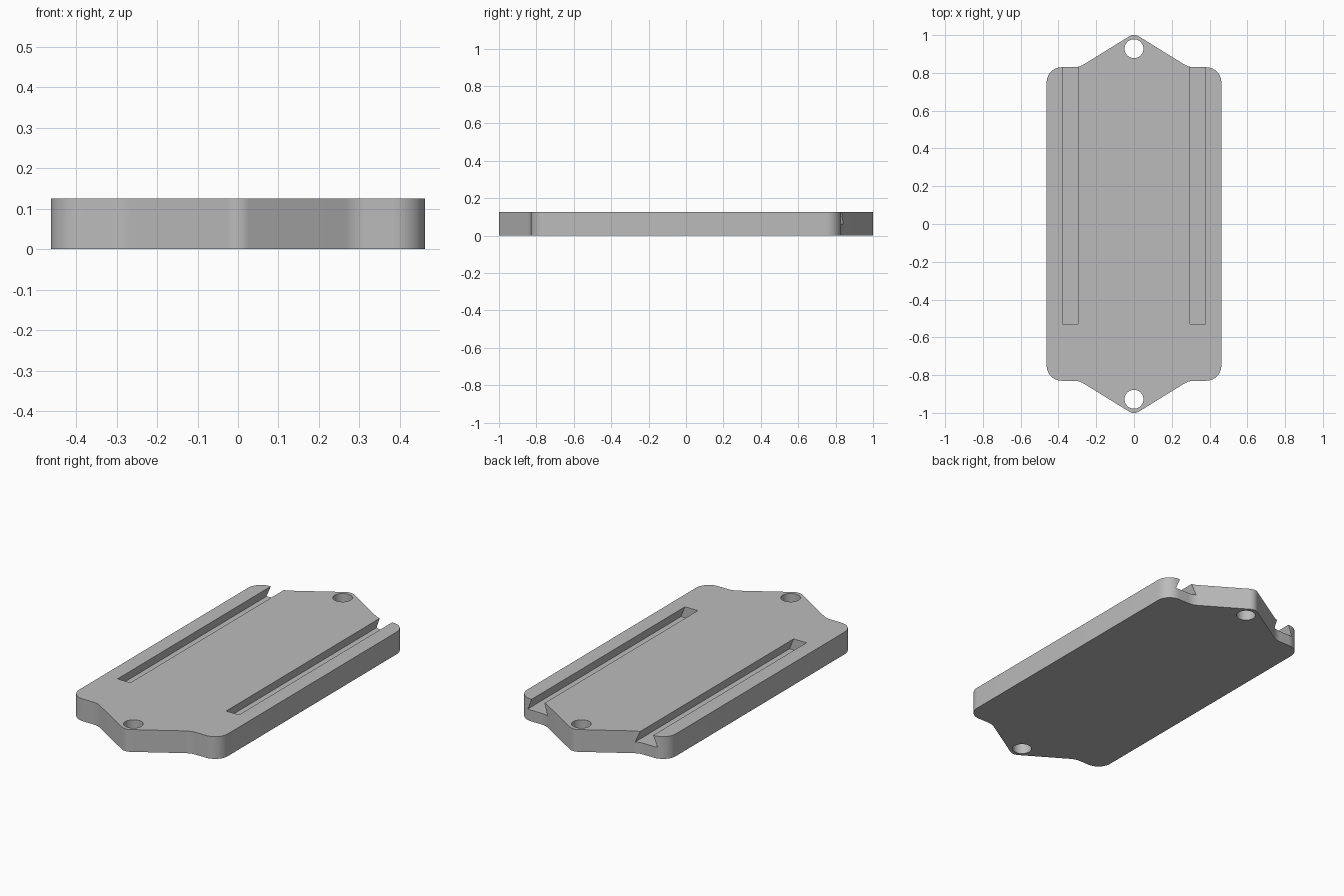
import bpy, bmesh, math
from mathutils import Vector

if "Cube" in bpy.data.objects:
    bpy.data.objects.remove(bpy.data.objects["Cube"])

THICK = 0.125
grey = bpy.data.materials.new("plain_grey")
grey.diffuse_color = (0.5, 0.5, 0.5, 1)
grey.use_nodes = True
grey.node_tree.nodes["Principled BSDF"].inputs["Base Color"].default_value = grey.diffuse_color


def prism(name, profile, axis, length):
    """Extrude a closed 3D profile along an axis."""
    bm = bmesh.new()
    face = bm.faces.new([bm.verts.new(p) for p in profile])
    ext = bmesh.ops.extrude_face_region(bm, geom=[face])
    moved = [g for g in ext["geom"] if isinstance(g, bmesh.types.BMVert)]
    bmesh.ops.translate(bm, verts=moved, vec=Vector(axis) * length)
    bmesh.ops.recalc_face_normals(bm, faces=bm.faces)
    me = bpy.data.meshes.new(name)
    bm.to_mesh(me)
    bm.free()
    me.materials.append(grey)
    ob = bpy.data.objects.new(name, me)
    bpy.context.collection.objects.link(ob)
    return ob


def rounded(corners, steps=10):
    """Round each (x, y, radius) corner of a closed outline with a tangent arc."""
    pts = []
    for i, (x, y, r) in enumerate(corners):
        p = Vector((x, y))
        a = (Vector(corners[i - 1][:2]) - p).normalized()
        b = (Vector(corners[(i + 1) % len(corners)][:2]) - p).normalized()
        half = a.angle(b) / 2
        centre = p + (a + b).normalized() * (r / math.sin(half))
        start = p + a * (r / math.tan(half)) - centre
        end = p + b * (r / math.tan(half)) - centre
        sweep = start.angle_signed(end)   # clockwise positive
        for k in range(steps + 1):
            t = -sweep * k / steps
            c, s = math.cos(t), math.sin(t)
            pts.append((centre.x + start.x * c - start.y * s,
                        centre.y + start.x * s + start.y * c, 0))
    return pts


# Plate outline with a pointed mounting ear at each end
corners = [(0.4625, -0.83, 0.08), (0.4625, 0.83, 0.08), (0.29, 0.83, 0.1),
           (0, 1.009, 0.05), (-0.29, 0.83, 0.1), (-0.4625, 0.83, 0.08),
           (-0.4625, -0.83, 0.08), (-0.29, -0.83, 0.1),
           (0, -1.009, 0.05), (0.29, -0.83, 0.1)]
plate = prism("mounting_plate", rounded(corners), (0, 0, 1), THICK)

cutters = []
for s in (-1, 1):
    # Dovetail slot, open at the back end
    cx, floor, top = s * 0.3375, 0.063, THICK + 0.01
    flare = (0.065 - 0.04) / (THICK - floor)
    w_top = 0.04 - flare * 0.01
    profile = [(cx - 0.065, -0.53, floor), (cx + 0.065, -0.53, floor),
               (cx + w_top, -0.53, top), (cx - w_top, -0.53, top)]
    cutters.append(prism("slot_cutter", profile, (0, 1, 0), 1.45))
    # Screw hole in the ear
    ring = [(0.05 * math.cos(k * math.tau / 48),
             s * 0.928 + 0.05 * math.sin(k * math.tau / 48), -0.05)
            for k in range(48)]
    cutters.append(prism("hole_cutter", ring, (0, 0, 1), 0.3))

bpy.context.view_layer.objects.active = plate
plate.select_set(True)
for c in cutters:
    c.select_set(False)
    c.hide_render = True
    mod = plate.modifiers.new("cut", "BOOLEAN")
    mod.operation = "DIFFERENCE"
    mod.solver = "EXACT"
    mod.object = c
    bpy.ops.object.modifier_apply(modifier=mod.name)
    bpy.data.objects.remove(c)

bpy.ops.object.shade_smooth_by_angle(angle=math.radians(25))
